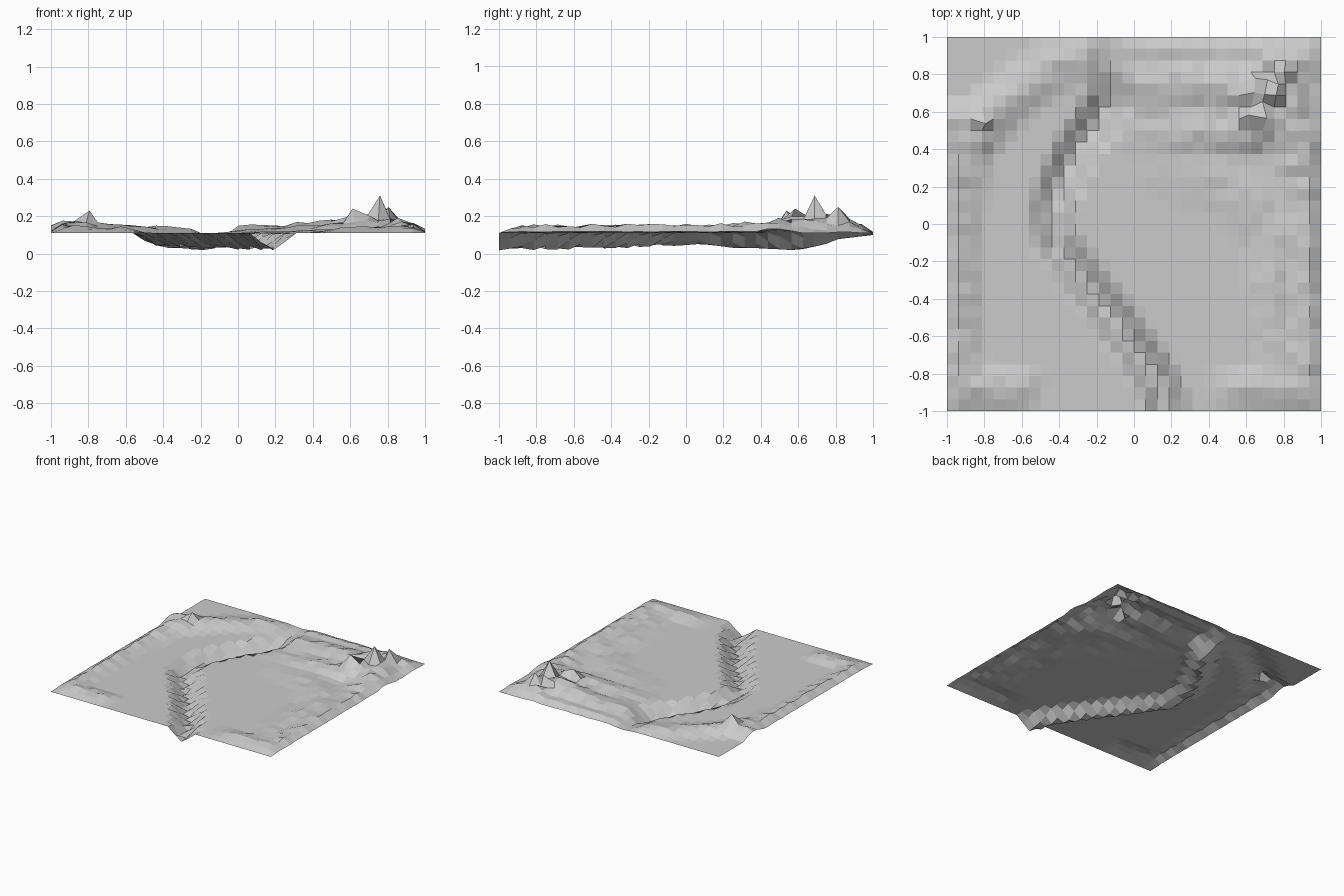
import bpy, bmesh, random
from mathutils import Vector

random.seed(4)
N = 32          # grid cells per side
BASE = 0.11     # level of the plain


def along(path, x, y):
    """Distance to a polyline and its interpolated value at the nearest point."""
    best = (9.0, 0.0)
    p = Vector((x, y))
    for a, b in zip(path, path[1:]):
        pa, pb = Vector(a[:2]), Vector(b[:2])
        d = pb - pa
        t = max(0.0, min(1.0, (p - pa).dot(d) / d.length_squared))
        dist = (p - pa - d * t).length
        if dist < best[0]:
            best = (dist, a[2] + (b[2] - a[2]) * t)
    return best


# Ridges: (path of x, y, height above the plain), half width
ridges = [
    ([(-0.25, 0.90, .03), (-0.45, 0.84, .045), (-0.65, 0.69, .05), (-0.81, 0.56, .11),
      (-0.91, 0.38, .06), (-0.95, 0.10, .05), (-0.95, -0.85, .045)], 0.14),
    ([(-1.0, 0.55, .055), (-0.81, 0.56, .10)], 0.12),
    ([(-0.94, -0.86, .045), (-0.60, -0.87, .035), (-0.5, -0.9, 0)], 0.12),
    ([(-0.06, 0.75, .04), (0.3, 0.75, .055), (0.55, 0.72, .09), (0.76, 0.69, .13)], 0.20),
    ([(0.06, 0.50, .02), (0.35, 0.50, .045), (0.55, 0.51, .07), (0.72, 0.56, .11)], 0.16),
    ([(0.76, 0.69, .13), (0.88, 0.45, .075), (0.92, 0.1, .05), (0.92, -0.85, .05)], 0.17),
    ([(0.80, 0.0, .035), (0.74, -0.3, .035), (0.78, -0.7, .03)], 0.15),
    ([(0.92, -0.87, .05), (0.55, -0.87, .035), (0.4, -0.92, 0)], 0.12),
    ([(0.2, 0.3, .012), (0.5, 0.25, .02), (0.65, 0.1, .03)], 0.2),
    ([(0.69, 0.90, .06), (0.80, 0.85, .09), (0.92, 0.85, .05)], 0.14),
    ([(-0.06, 0.93, .03), (0.6, 0.92, .035)], 0.12),
]
peaks = {(0.75, 0.6875): 0.31, (0.8125, 0.8125): 0.25, (0.625, 0.5625): 0.24,
         (-0.8125, 0.5625): 0.23}

# River bed: x, y, depth below the plain
river = [(-0.13, 1.0, .01), (-0.13, 0.8, .035), (-0.13, 0.66, .09), (-0.23, 0.5, .085),
         (-0.31, 0.38, .08), (-0.40, 0.2, .075), (-0.44, 0.06, .065), (-0.42, -0.1, .065),
         (-0.30, -0.25, .07), (-0.15, -0.45, .08), (0.0, -0.65, .085),
         (0.12, -0.83, .085), (0.19, -1.0, .085)]


def height(x, y):
    rise = 0.0
    for path, width in ridges:
        d, h = along(path, x, y)
        rise = max(rise, h * max(0.0, 1 - d / width) ** 0.8)
    rise *= random.uniform(0.65, 1.1)
    edge = 1 - max(abs(x), abs(y))
    if edge < 0.01 and not 0.4 < y < 0.75:
        rise *= 0.25
    rise = rise if rise > 0.003 else 0.0
    d, depth = along(river, x, y)
    cut = max(0.0, min(1.0, (0.105 - d) / 0.075))
    z = BASE + rise * (1 - cut) - depth * cut * random.uniform(0.9, 1.1)
    return max(0.005, peaks.get((x, y), z))


# Terrain sheet
bm = bmesh.new()
bmesh.ops.create_grid(bm, x_segments=N, y_segments=N, size=1)
for v in bm.verts:
    x, y = round(v.co.x * N / 2) * 2 / N, round(v.co.y * N / 2) * 2 / N
    z = height(x, y)
    # rough ground shifts sideways a little
    j = 0.03 if z > 0.19 else 0.0
    v.co = (x + random.uniform(-j, j), y + random.uniform(-j, j), z)
mesh = bpy.data.meshes.new("terrain")
bm.to_mesh(mesh)
bm.free()
bpy.context.collection.objects.link(bpy.data.objects.new("terrain", mesh))
